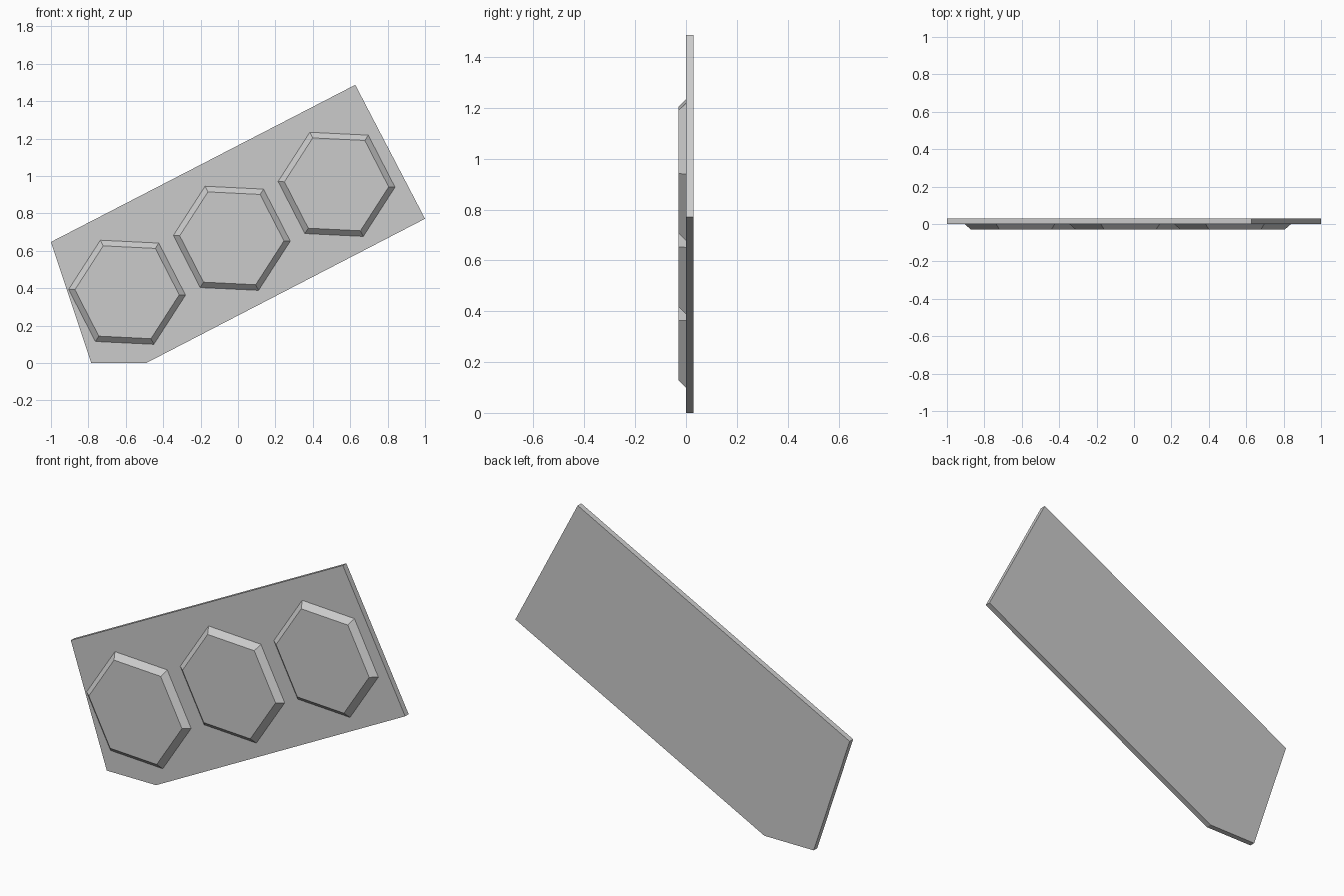
import bpy
import bmesh
from math import cos, sin, radians

old = bpy.data.objects.get("Cube")
if old:
    bpy.data.objects.remove(old, do_unlink=True)

THICKNESS = 0.03

grey = bpy.data.materials.new("light_grey")
grey.use_nodes = True
grey.diffuse_color = (0.6, 0.6, 0.6, 1)
grey.node_tree.nodes["Principled BSDF"].inputs["Base Color"].default_value = (0.6, 0.6, 0.6, 1)


def prism(name, back, front, y_back, y_front):
    """Solid between two matching x-z outlines, at two depths."""
    bm = bmesh.new()
    rear = [bm.verts.new((x, y_back, z)) for x, z in back]
    face = [bm.verts.new((x, y_front, z)) for x, z in front]
    bm.faces.new(rear)
    bm.faces.new(face)
    for i in range(len(rear)):
        j = (i + 1) % len(rear)
        bm.faces.new((rear[i], rear[j], face[j], face[i]))
    bmesh.ops.recalc_face_normals(bm, faces=bm.faces)
    mesh = bpy.data.meshes.new(name)
    bm.to_mesh(mesh)
    bm.free()
    mesh.materials.append(grey)
    obj = bpy.data.objects.new(name, mesh)
    bpy.context.collection.objects.link(obj)
    return obj


def hexagon(cx, cz, radius):
    angles = [radians(60 * i - 2.8) for i in range(6)]
    return [(cx + radius * cos(a), cz + radius * sin(a)) for a in angles]


# Tilted backing plate with one clipped corner
outline = [(-1, 0.647), (-0.785, 0), (-0.49, 0), (1, 0.771), (0.627, 1.487)]
prism("backing_plate", outline, outline, THICKNESS, 0)

# Row of three raised hexagons with sloping sides
for i, side in enumerate(("right", "middle", "left")):
    cx, cz = -0.593 + 0.56 * i, 0.378 + 0.2885 * i
    prism(f"{side}_hexagon", hexagon(cx, cz, 0.313), hexagon(cx, cz, 0.279), 0, -THICKNESS)
